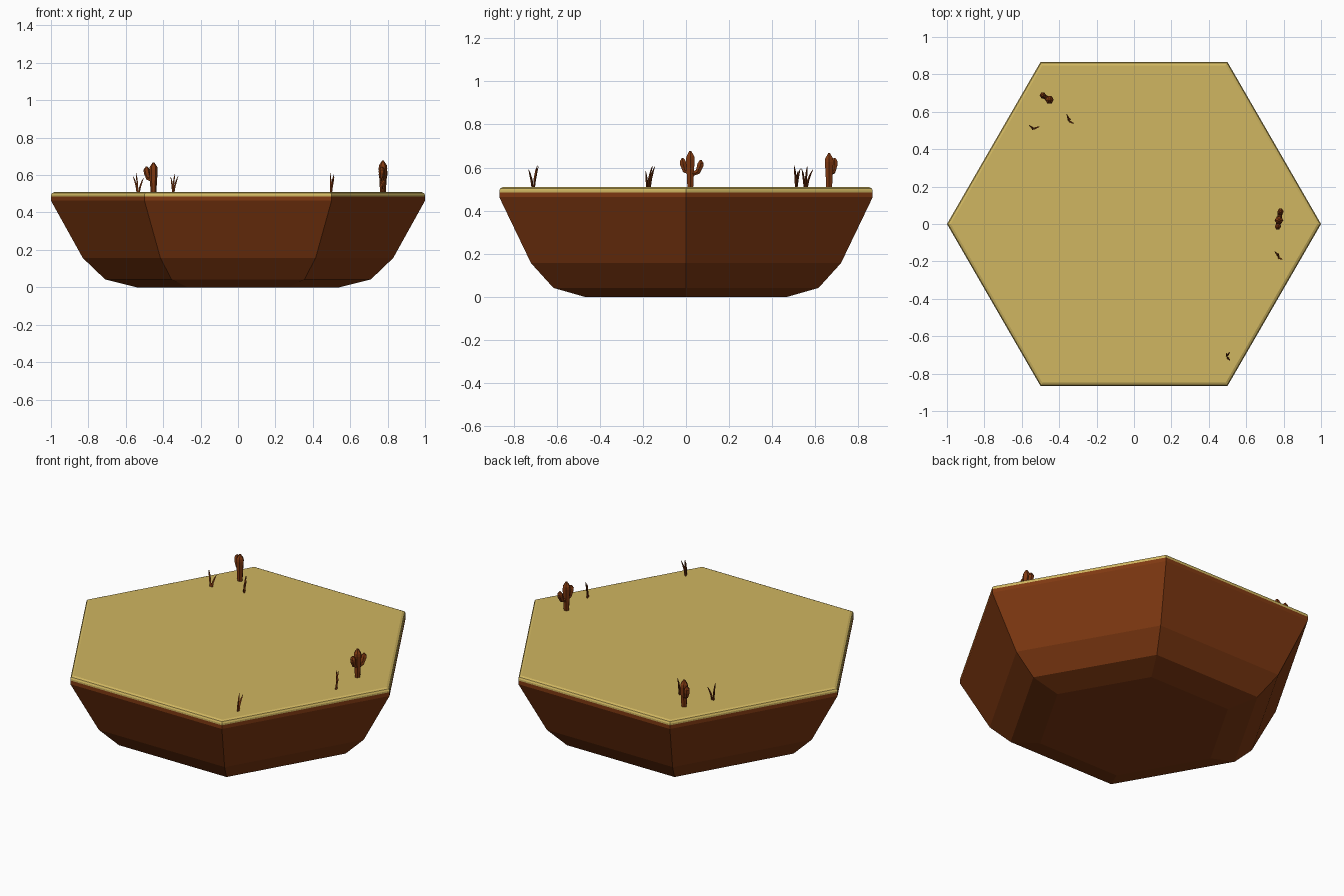
import bpy, bmesh, math
from mathutils import Vector

if "Cube" in bpy.data.objects:
    bpy.data.objects.remove(bpy.data.objects["Cube"])


def material(name, rgb):
    m = bpy.data.materials.new(name)
    m.diffuse_color = (*rgb, 1)
    m.use_nodes = True
    m.node_tree.nodes["Principled BSDF"].inputs["Base Color"].default_value = m.diffuse_color
    return m


SAND = material("sand", (0.63, 0.468, 0.119))
DIRT = material("dirt brown", (0.216, 0.041, 0.0058))
TOP = 0.51


def finish(bm, name, mat):
    bmesh.ops.recalc_face_normals(bm, faces=bm.faces)
    me = bpy.data.meshes.new(name)
    bm.to_mesh(me)
    bm.free()
    me.materials.append(mat)
    ob = bpy.data.objects.new(name, me)
    bpy.context.collection.objects.link(ob)
    return ob


def skin(bm, rings):
    """Bridge equal rings of verts and cap both ends."""
    n = len(rings[0])
    for a, b in zip(rings, rings[1:]):
        for i in range(n):
            j = (i + 1) % n
            bm.faces.new((a[i], a[j], b[j], b[i]))
    bm.faces.new(rings[0][::-1])
    bm.faces.new(rings[-1])


def hex_stack(name, profile, mat):
    bm = bmesh.new()
    rings = [[bm.verts.new((r * math.cos(i * math.pi / 3), r * math.sin(i * math.pi / 3), z))
              for i in range(6)] for r, z in profile]
    skin(bm, rings)
    return finish(bm, name, mat)


def tube(bm, path, sides):
    """Faceted tube through (point, radius) pairs."""
    pts = [Vector(p) for p, r in path]
    rings = []
    for k, (p, r) in enumerate(path):
        d = (pts[min(k + 1, len(pts) - 1)] - pts[max(k - 1, 0)]).normalized()
        u = Vector((1, 0, 0)) if abs(d.x) < 0.8 else Vector((0, 1, 0))
        u = (u - d * u.dot(d)).normalized()
        v = d.cross(u)
        rings.append([bm.verts.new(pts[k] + r * (u * math.cos(2 * math.pi * i / sides)
                                                 + v * math.sin(2 * math.pi * i / sides)))
                      for i in range(sides)])
    skin(bm, rings)


def cactus(name, x, y, height, direction, arms):
    """Trunk with pointed top; arms are (reach, joint z, tip z) along direction."""
    bm = bmesh.new()
    z = TOP
    tube(bm, [((x, y, z - 0.01), 0.015), ((x, y, z + 0.06), 0.019),
              ((x, y, z + height - 0.04), 0.023), ((x, y, z + height - 0.025), 0.021),
              ((x, y, z + height), 0.005)], 6)
    d = Vector((math.cos(direction), math.sin(direction), 0))
    base = Vector((x, y, z))
    up = Vector((0, 0, 1))
    for reach, joint, tip in arms:
        tube(bm, [(base + up * (joint - 0.012), 0.011),
                  (base + d * reach * 0.75 + up * joint, 0.013),
                  (base + d * reach + up * (joint + 0.03), 0.017),
                  (base + d * reach * 1.05 + up * (tip - 0.015), 0.016),
                  (base + d * reach * 1.05 + up * tip, 0.005)], 6)
    finish(bm, name, DIRT)


def grass(name, blades):
    """Each blade: base x, base y, tip x, tip y, height; bends outward."""
    bm = bmesh.new()
    for bx, by, tx, ty, h in blades:
        a, b = Vector((bx, by, TOP)), Vector((tx, ty, TOP))
        path = []
        for t, r in ((0, 0.005), (0.4, 0.006), (0.75, 0.0045), (1, 0.001)):
            p = a.lerp(b, t ** 1.7)
            p.z = TOP - 0.005 + (h + 0.005) * t
            path.append((p, r))
        tube(bm, path, 3)
    finish(bm, name, DIRT)


# Ground tile: dirt bowl and bevelled sand cap
hex_stack("dirt_base", [(0.54, 0), (0.71, 0.042), (0.83, 0.157), (1.0, 0.463), (1.0, 0.485)], DIRT)
hex_stack("sand_cap", [(1.0, 0.485), (1.0, 0.494), (0.994, 0.504), (0.98, TOP)], SAND)

# Cacti
cactus("cactus_two_arms", 0.775, 0.02, 0.167, math.radians(80),
       [(0.047, 0.07, 0.125), (-0.034, 0.077, 0.134)])
cactus("cactus_one_arm", -0.452, 0.664, 0.157, math.radians(146), [(0.042, 0.072, 0.135)])

# Dry grass clumps
grass("grass_left", [(-0.54, 0.513, -0.562, 0.53, 0.085), (-0.538, 0.51, -0.545, 0.502, 0.1),
                     (-0.53, 0.51, -0.505, 0.52, 0.075)])
grass("grass_back", [(-0.35, 0.56, -0.36, 0.588, 0.08), (-0.35, 0.555, -0.338, 0.562, 0.095),
                     (-0.345, 0.55, -0.32, 0.537, 0.085)])
grass("grass_right", [(0.77, -0.168, 0.752, -0.145, 0.095), (0.772, -0.175, 0.77, -0.155, 0.1),
                      (0.772, -0.18, 0.795, -0.188, 0.075)])
grass("grass_front", [(0.497, -0.705, 0.513, -0.685, 0.095), (0.495, -0.705, 0.493, -0.69, 0.1),
                      (0.498, -0.712, 0.514, -0.73, 0.08)])
